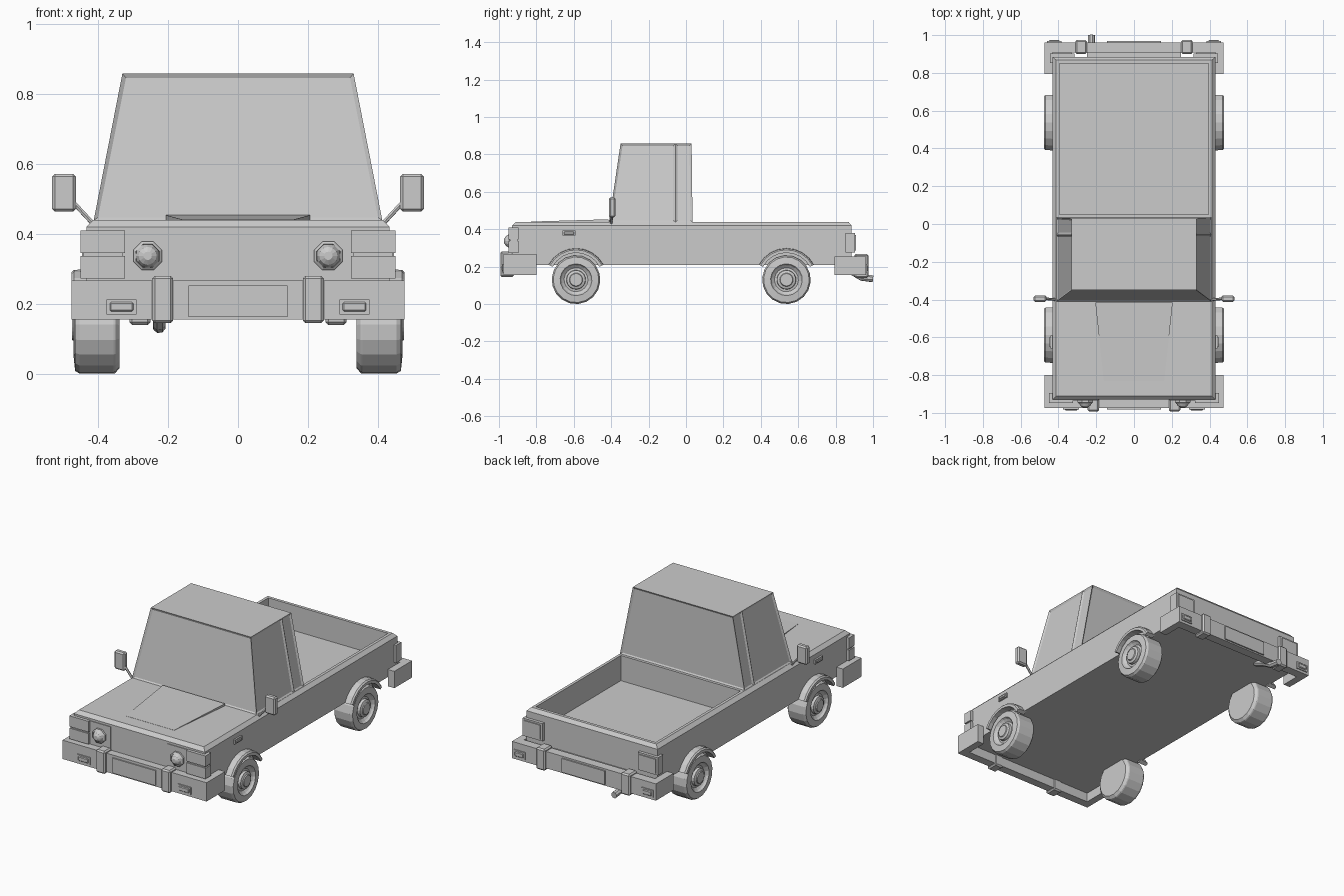
import bpy, bmesh, math
from mathutils import Vector

if "Cube" in bpy.data.objects:
    bpy.data.objects.remove(bpy.data.objects["Cube"])

def finish(name, bm, bevel=0):
    bmesh.ops.recalc_face_normals(bm, faces=bm.faces)
    me = bpy.data.meshes.new(name)
    bm.to_mesh(me)
    bm.free()
    ob = bpy.data.objects.new(name, me)
    bpy.context.collection.objects.link(ob)
    if bevel:
        m = ob.modifiers.new("bevel", 'BEVEL')
        m.width, m.segments = bevel, 1
    return ob

def loft(name, rings, bevel=0, keep=False):
    """Skin a list of equal-length point rings and cap both ends."""
    bm = bmesh.new()
    vs = [[bm.verts.new(p) for p in r] for r in rings]
    n = len(vs[0])
    for a, b in zip(vs, vs[1:]):
        for i in range(n):
            j = (i + 1) % n
            bm.faces.new((a[i], a[j], b[j], b[i]))
    bm.faces.new(vs[0])
    bm.faces.new(vs[-1])
    if keep:
        bmesh.ops.recalc_face_normals(bm, faces=bm.faces)
        return bm
    return finish(name, bm, bevel)

def rect(x, y0, y1, z):
    return [(-x, y0, z), (x, y0, z), (x, y1, z), (-x, y1, z)]

def box(name, x, y, z, bevel=0):
    return loft(name, [[(x[0], y[0], k), (x[1], y[0], k), (x[1], y[1], k), (x[0], y[1], k)] for k in z], bevel)

def lathe(name, profile, centre, axis, segs):
    """Turn (radius, offset) points about an axis through centre."""
    c, axis = Vector(centre), Vector(axis).normalized()
    u = axis.orthogonal().normalized()
    v = axis.cross(u)
    rings = []
    for r, d in profile:
        rings.append([c + axis * d + (u * math.cos(t) + v * math.sin(t)) * r
                      for t in [(i + .5) * math.tau / segs for i in range(segs)]])
    return loft(name, rings)

def tube(name, pts, r, segs=8):
    """Round tube along a path in a plane of constant or varying x."""
    pts = [Vector(p) for p in pts]
    rings = []
    for i, p in enumerate(pts):
        t = (pts[min(i + 1, len(pts) - 1)] - pts[max(i - 1, 0)]).normalized()
        u = t.cross(Vector((0.3, 0.1, 1))).normalized()
        v = t.cross(u)
        rings.append([p + (u * math.cos(a) + v * math.sin(a)) * r
                      for a in [k * math.tau / segs for k in range(segs)]])
    return loft(name, rings)

def pair(s, a, b):
    return tuple(sorted((s * a, s * b)))

# Body shell with chamfered shoulder and cut-out cargo bed
body = loft("body", [rect(.432, -.93, .885, .21), rect(.432, -.93, .885, .42), rect(.412, -.91, .868, .44)])
cutter = loft("bed_cutter", [rect(.395, .05, .85, .29), rect(.395, .05, .85, .50)])
cutter.hide_render = True
cutter.hide_viewport = True
cut = body.modifiers.new("bed", 'BOOLEAN')
cut.operation, cut.solver, cut.object = 'DIFFERENCE', 'EXACT', cutter

# Cab with recessed windows
bm = loft("cab", [rect(.412, -.412, .035, .438), rect(.33, -.35, .03, .858)], keep=True)
side = [f for f in bm.faces if abs(f.normal.x) > .5]
geom = side + list({e for f in side for e in f.edges}) + list({v for f in side for v in f.verts})
bmesh.ops.bisect_plane(bm, geom=geom, plane_co=(0, -.057, 0), plane_no=(0, 1, 0))
bm.normal_update()
panes = [f for f in bm.faces if abs(f.normal.z) < .7]
bmesh.ops.inset_individual(bm, faces=panes, thickness=.016, depth=-.007)
finish("cab", bm)

# Raised bonnet wedge
bonnet = [(.16, -.83, .441), (.205, -.415, .453)]
loft("bonnet_bulge", [[(-x, y, .435), (x, y, .435), (x, y, z), (-x, y, z)] for x, y, z in bonnet])

# U-shaped bumpers with plates
def bumper(name, y_out, y_in, y_arm, z0, z1):
    plan = [(-.475, y_arm), (-.475, y_out), (.475, y_out), (.475, y_arm),
            (.432, y_arm), (.432, y_in), (-.432, y_in), (-.432, y_arm)]
    loft(name, [[(x, y, z) for x, y in plan] for z in (z0, z1)])

bumper("front_bumper", -.975, -.925, -.80, .155, .267)
bumper("rear_bumper", .962, .908, .795, .155, .255)
box("front_plate", (-.142, .142), (-.982, -.97), (.163, .252))
box("rear_plate", (-.142, .142), (.955, .97), (.163, .245))
box("front_bumper_mount", (-.30, .30), (-.93, -.90), (.215, .255))
box("rear_bumper_mount", (-.25, .25), (.87, .915), (.215, .245))

for s in (-1, 1):
    tag = "left" if s < 0 else "right"

    # Overriders and bumper lamps
    box(tag + "_front_overrider", pair(s, .185, .245), (-.993, -.92), (.145, .28), .008)
    box(tag + "_rear_overrider", pair(s, .25, .31), (.90, .975), (.14, .268), .008)
    for end, x0, x1, y, d in (("front", .29, .375, -.975, -1), ("rear", .385, .46, .962, 1)):
        box(f"{tag}_{end}_bumper_lamp_frame", pair(s, x0, x1), sorted((y - d * .01, y + d * .006)), (.17, .213))
        box(f"{tag}_{end}_bumper_lamp", pair(s, x0 + .009, x1 - .009), sorted((y, y + d * .012)), (.178, .205), .004)

    # Headlamp panel, bezel and domed lens
    box(tag + "_headlamp_panel", pair(s, .187, .325), (-.934, -.92), (.27, .407))
    lathe(tag + "_headlamp_bezel", [(.044, 0), (.044, .02), (.036, .026), (.034, .014)],
          (s * .258, -.925, .337), (0, -1, 0), 8)
    lathe(tag + "_headlamp_lens", [(.035, 0), (.035, .02), (.026, .038), (.012, .047)],
          (s * .258, -.925, .337), (0, -1, 0), 12)

    # Wrap-around corner lamps
    for part, z in (("lower", (.272, .336)), ("upper", (.345, .409))):
        box(f"{tag}_{part}_corner_lamp", pair(s, .323, .449), (-.948, -.895), z)
    box(tag + "_corner_lamp_core", pair(s, .33, .441), (-.94, -.90), (.275, .405))
    box(tag + "_tail_lamp", pair(s, .315, .446), (.853, .903), (.275, .38))
    box(tag + "_tail_lamp_lens", pair(s, .327, .434), (.89, .909), (.285, .37))

    # Side marker
    box(tag + "_side_marker", pair(s, .425, .442), (-.66, -.59), (.366, .392))
    box(tag + "_side_marker_lens", pair(s, .43, .448), (-.652, -.598), (.371, .387), .003)

    # Door mirror
    tube(tag + "_mirror_stem", [(s * .415, -.40, .43), (s * .48, -.395, .50)], .007, 6)
    box(tag + "_mirror", pair(s, .463, .531), (-.412, -.378), (.463, .571), .008)

    for end, y in (("front", -.588), ("rear", .537)):
        # Tyre, then dished rim and hub
        lathe(f"{tag}_{end}_wheel",
              [(.113, .338), (.128, .35), (.13, .356), (.13, .452), (.122, .465), (.085, .469),
               (.078, .458), (.064, .447), (.052, .449), (.050, .464), (.036, .469), (.033, .474)],
              (0, y, .13), (s, 0, 0), 18)
        # Flared arch strip
        a0 = math.radians(28)
        arcs = [a0 + (math.pi - 2 * a0) * i / 8 for i in range(9)]
        loft(f"{tag}_{end}_arch",
             [[(s * x, y + r * math.cos(a), .132 + r * math.sin(a))
               for r, x in ((.142, .42), (.167, .42), (.165, .468), (.158, .476), (.142, .476))] for a in arcs])

# Exhaust pipe under the tail
tube("exhaust", [(-.225, .80, .215), (-.225, .87, .185), (-.225, .94, .142), (-.225, 1.0, .135)], .019)
